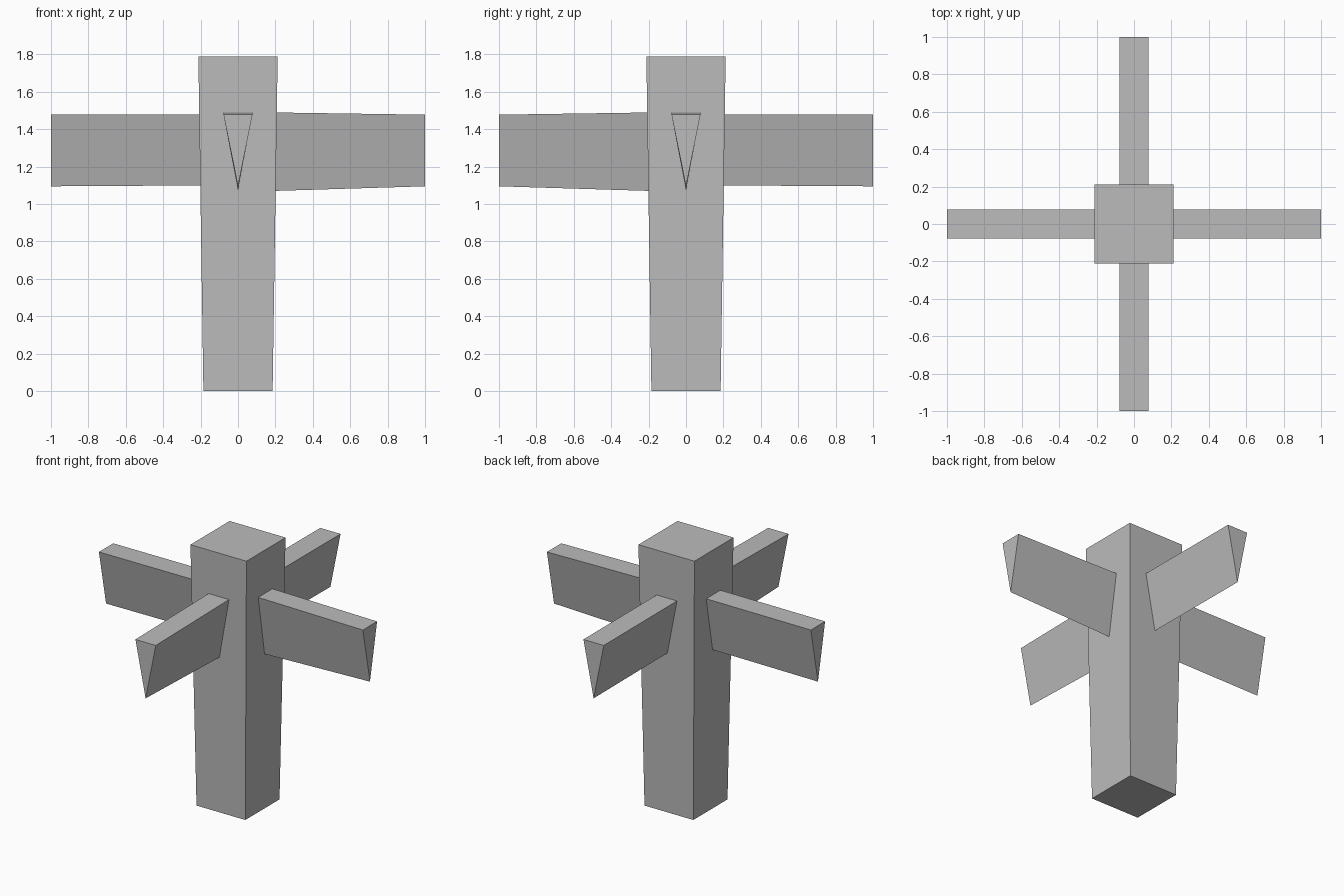
import bpy
import bmesh
from math import pi
from mathutils import Matrix

cube = bpy.data.objects.get("Cube")
if cube:
    bpy.data.objects.remove(cube, do_unlink=True)

GREY = (0.5, 0.5, 0.5, 1)
grey = bpy.data.materials.new("plain grey")
grey.use_nodes = True
grey.diffuse_color = GREY
grey.node_tree.nodes["Principled BSDF"].inputs["Base Color"].default_value = GREY


def loft(name, start, end, turn=0):
    """Bridge two matching outlines into a closed solid, turned about z."""
    bm = bmesh.new()
    a = [bm.verts.new(p) for p in start]
    b = [bm.verts.new(p) for p in end]
    bm.faces.new(a)
    bm.faces.new(b)
    n = len(a)
    for i in range(n):
        j = (i + 1) % n
        bm.faces.new((a[i], a[j], b[j], b[i]))
    bm.transform(Matrix.Rotation(turn, 4, "Z"))
    bmesh.ops.recalc_face_normals(bm, faces=bm.faces)
    mesh = bpy.data.meshes.new(name)
    bm.to_mesh(mesh)
    bm.free()
    mesh.materials.append(grey)
    obj = bpy.data.objects.new(name, mesh)
    bpy.context.collection.objects.link(obj)


def square(half, z):
    return [(x * half, y * half, z) for x, y in ((-1, -1), (1, -1), (1, 1), (-1, 1))]


def wedge(x, top, bottom, half=0.077):
    return [(x, -half, top), (x, half, top), (x, 0, bottom)]


# Square post, slightly wider at the top
loft("post", square(0.185, 0), square(0.212, 1.79))

# Wedge-shaped arms: two straight, two deeper where they meet the post
straight = (1.48, 1.10)
flared = (1.49, 1.07)
for name, turn, root in (("left_arm", 0, flared), ("back_arm", pi / 2, straight),
                         ("right_arm", pi, straight), ("front_arm", -pi / 2, flared)):
    loft(name, wedge(0.18, *root), wedge(1, 1.478, 1.095), turn)
